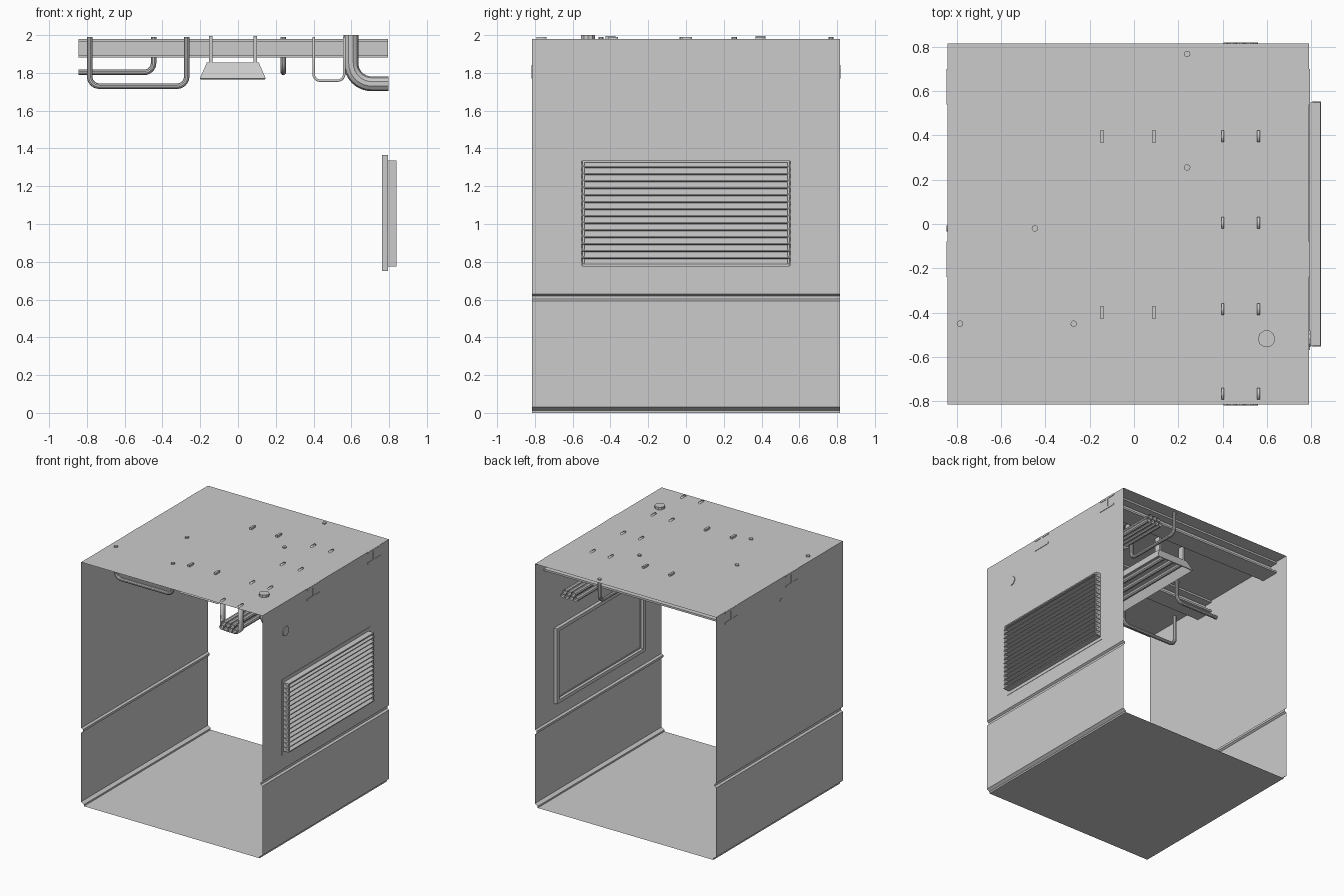
import bpy, bmesh, math
from mathutils import Vector

if "Cube" in bpy.data.objects:
    bpy.data.objects.remove(bpy.data.objects["Cube"])

Y = 0.815            # half depth of the corridor
XL, XR = -0.842, 0.79  # wall planes
ZC = 1.98            # ceiling height


def add_object(name, bm, smooth=False):
    me = bpy.data.meshes.new(name)
    bm.to_mesh(me)
    bm.free()
    ob = bpy.data.objects.new(name, me)
    bpy.context.collection.objects.link(ob)
    if smooth:
        shade(ob)
    return ob


def shade(ob):
    bpy.ops.object.select_all(action='DESELECT')
    ob.select_set(True)
    bpy.context.view_layer.objects.active = ob
    bpy.ops.object.shade_smooth_by_angle(angle=math.radians(35))


def sheet(name, profile, y0=-Y, y1=Y, thickness=0):
    """Open xz profile extruded along y."""
    bm = bmesh.new()
    rows = [[bm.verts.new((x, y, z)) for x, z in profile] for y in (y0, y1)]
    for i in range(len(profile) - 1):
        bm.faces.new((rows[0][i], rows[0][i + 1], rows[1][i + 1], rows[1][i]))
    ob = add_object(name, bm)
    if thickness:
        mod = ob.modifiers.new("thickness", 'SOLIDIFY')
        mod.thickness = thickness
        mod.offset = 0
    return ob


def boxes(name, spans):
    """Boxes given as (x0, x1, y0, y1, z0, z1), joined in one object."""
    bm = bmesh.new()
    for x0, x1, y0, y1, z0, z1 in spans:
        vs = bmesh.ops.create_cube(bm, size=1)['verts']
        bmesh.ops.scale(bm, vec=(x1 - x0, y1 - y0, z1 - z0), verts=vs)
        bmesh.ops.translate(bm, vec=((x0 + x1) / 2, (y0 + y1) / 2, (z0 + z1) / 2), verts=vs)
    return add_object(name, bm)


def rounded(points, r, steps=8):
    """Round the right-angle corners of a path."""
    pts = [Vector(p) for p in points]
    out = [pts[0]]
    for a, c, b in zip(pts, pts[1:], pts[2:]):
        d1, d2 = (a - c).normalized(), (b - c).normalized()
        mid = c + (d1 + d2) * r
        for i in range(steps + 1):
            t = math.pi / 2 * i / steps
            out.append(mid - r * (d2 * math.cos(t) + d1 * math.sin(t)))
    return out + [pts[-1]]


def pipe(name, points, radius, bend=0.05, caps=True):
    cu = bpy.data.curves.new(name, 'CURVE')
    cu.dimensions = '3D'
    cu.bevel_depth = radius
    cu.bevel_resolution = 3
    cu.use_fill_caps = caps
    path = rounded(points, bend)
    sp = cu.splines.new('POLY')
    sp.points.add(len(path) - 1)
    for p, co in zip(sp.points, path):
        p.co = (*co, 1)
    tmp = bpy.data.objects.new(name + "_curve", cu)
    bpy.context.collection.objects.link(tmp)
    bpy.context.view_layer.update()
    me = bpy.data.meshes.new_from_object(tmp.evaluated_get(bpy.context.evaluated_depsgraph_get()))
    bpy.data.objects.remove(tmp)
    ob = bpy.data.objects.new(name, me)
    bpy.context.collection.objects.link(ob)
    shade(ob)
    return ob


# Thin shell: walls with a pressed-in rail and stepped base, floor, ceiling
for name, x, s in (("left_wall", XL, 1), ("right_wall", XR, -1)):
    sheet(name, [(x, ZC), (x, 0.63), (x + s * 0.015, 0.62), (x + s * 0.015, 0.602),
                 (x, 0.592), (x, 0.03), (x + s * 0.025, 0.013), (x + s * 0.025, 0)])
sheet("floor", [(XL + 0.025, 0), (XR - 0.025, 0)])
sheet("ceiling", [(XL, ZC), (XR, ZC)])

# Two I-beams across the ceiling
for i, y in enumerate((-0.16, 0.62)):
    half = [(0.08, 1.881), (0.08, 1.896), (0.011, 1.896), (0.011, 1.964), (0.08, 1.964), (0.08, 1.979)]
    outline = half + [(-a, z) for a, z in reversed(half)]
    bm = bmesh.new()
    face = bm.faces.new([bm.verts.new((-0.845, y + a, z)) for a, z in outline])
    ext = bmesh.ops.extrude_face_region(bm, geom=[face])
    bmesh.ops.translate(bm, vec=(1.639, 0, 0),
                        verts=[v for v in ext['geom'] if isinstance(v, bmesh.types.BMVert)])
    bmesh.ops.recalc_face_normals(bm, faces=bm.faces)
    add_object(f"ceiling_beam_{i + 1}", bm)

# Pipes
pipe("large_drain_pipe", [(0.598, -0.518, 2.0), (0.598, -0.518, 1.742), (0.796, -0.518, 1.742)], 0.039, 0.11)
pipe("long_loop_pipe", [(-0.785, -0.45, 1.99), (-0.785, -0.45, 1.73),
                        (-0.272, -0.45, 1.73), (-0.272, -0.45, 1.99)], 0.0145)
pipe("wall_pipe", [(-0.447, -0.02, 1.99), (-0.447, -0.02, 1.803), (-0.845, -0.02, 1.803)], 0.0145)
pipe("short_loop_pipe", [(0.24, 0.255, 1.99), (0.24, 0.255, 1.803),
                         (0.24, 0.767, 1.803), (0.24, 0.767, 1.99)], 0.0145)

# Cable bundle: two nested rows of open tubes
for row, count in enumerate((4, 3)):
    for i in range(count):
        x = 0.481 + (i - (count - 1) / 2) * 0.039
        z = 1.788 + row * 0.036
        pipe(f"cable_{row}_{i}", [(x, -0.818, z), (x, 0.818, z)], 0.0195, caps=False)

# U-shaped strap hangers carrying the cables
strap = [(p.x, p.z) for p in rounded([(0.4, 0, 1.99), (0.4, 0, 1.759),
                                      (0.562, 0, 1.759), (0.562, 0, 1.99)], 0.035)]
for i, y in enumerate((-0.765, -0.385, 0.005, 0.395)):
    shade(sheet(f"cable_hanger_{i + 1}", strap, y - 0.026, y + 0.026, 0.013))

# Lamp: flared housing open at the bottom, tubes inside, four hangers
bm = bmesh.new()
rings = [[bm.verts.new(c) for c in ((x0, -y, z), (x1, -y, z), (x1, y, z), (x0, y, z))]
         for x0, x1, y, z in ((-0.165, 0.11, 0.43, 1.855), (-0.202, 0.147, 0.465, 1.77))]
bm.faces.new(rings[0])
for i in range(4):
    j = (i + 1) % 4
    bm.faces.new((rings[0][i], rings[1][i], rings[1][j], rings[0][j]))
bmesh.ops.recalc_face_normals(bm, faces=bm.faces)
housing = add_object("lamp_housing", bm)
mod = housing.modifiers.new("thickness", 'SOLIDIFY')
mod.thickness = 0.008
for i in range(3):
    x = -0.027 + (i - 1) * 0.085
    pipe(f"lamp_tube_{i + 1}", [(x, -0.43, 1.807), (x, 0.43, 1.807)], 0.02)
boxes("lamp_hangers", [(x - 0.009, x + 0.009, y - 0.027, y + 0.027, 1.85, 1.996)
                       for x in (-0.145, 0.091) for y in (-0.4, 0.395)])


def frame(name, x0, x1, y, z0, z1, w):
    boxes(name, [(x0, x1, -y, y, z0, z0 + w), (x0, x1, -y, y, z1 - w, z1),
                 (x0, x1, -y, -y + w, z0 + w, z1 - w), (x0, x1, y - w, y, z0 + w, z1 - w)])


# Vent in the right wall: inner frame, outer casing, angled slats
frame("vent_frame", 0.762, 0.793, 0.568, 0.75, 1.364, 0.028)
frame("vent_casing", 0.785, 0.84, 0.547, 0.776, 1.336, 0.01)
slats, n = [], 15
step = (1.333 - 0.779) / n
for i in range(n):
    top = 1.333 - i * step
    slats += [(0.802, top), (0.844, top - step + 0.008), (0.844, top - step + 0.003)]
slats.append((0.802, 0.779))
sheet("vent_slats", slats, -0.552, 0.552)
